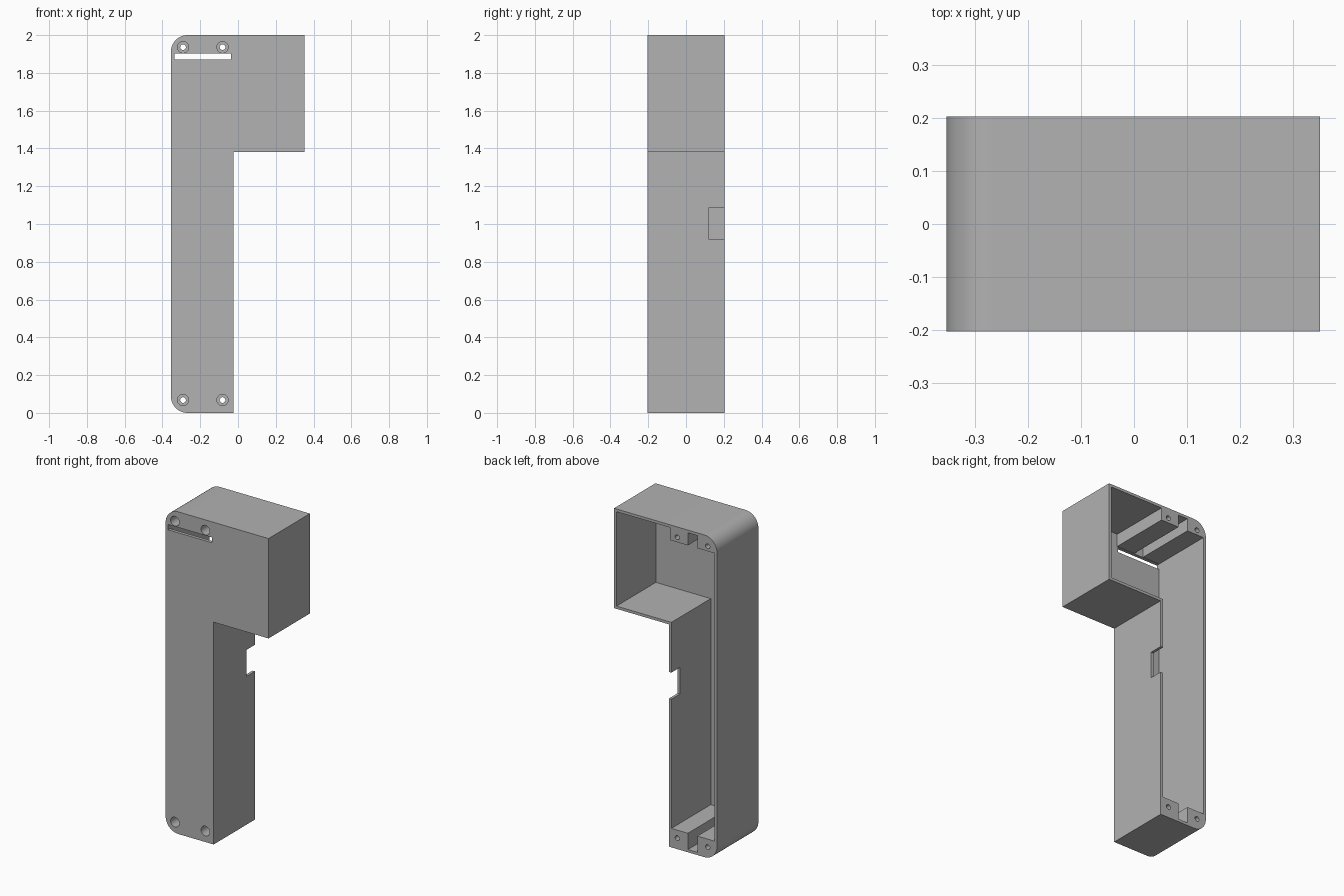
import bpy, bmesh, math

cube = bpy.data.objects.get("Cube")
if cube:
    bpy.data.objects.remove(cube, do_unlink=True)

# Overall dimensions
LEFT, STEP, RIGHT = -0.355, -0.025, 0.352
TOP, SHELF = 2.0, 1.38
FRONT, BACK = -0.203, 0.203
WALL, PLATE, RADIUS = 0.017, 0.02, 0.088

grey = bpy.data.materials.new("plain grey")
grey.use_nodes = True
color = (0.445, 0.445, 0.445, 1)
grey.diffuse_color = color
grey.node_tree.nodes["Principled BSDF"].inputs["Base Color"].default_value = color


def prism(name, outline, y0, y1):
    """Extrude an x-z outline from y0 to y1."""
    bm = bmesh.new()
    face = bm.faces.new([bm.verts.new((x, y0, z)) for x, z in outline])
    new = bmesh.ops.extrude_face_region(bm, geom=[face])["geom"]
    moved = [v for v in new if isinstance(v, bmesh.types.BMVert)]
    bmesh.ops.translate(bm, verts=moved, vec=(0, y1 - y0, 0))
    bmesh.ops.recalc_face_normals(bm, faces=bm.faces)
    mesh = bpy.data.meshes.new(name)
    bm.to_mesh(mesh)
    bm.free()
    mesh.materials.append(grey)
    obj = bpy.data.objects.new(name, mesh)
    bpy.context.collection.objects.link(obj)
    return obj


def arc(cx, cz, r, start, end, steps):
    angles = [math.radians(start + (end - start) * i / steps) for i in range(steps + 1)]
    return [(cx + r * math.cos(a), cz + r * math.sin(a)) for a in angles]


def rect(x0, x1, z0, z1):
    return [(x0, z0), (x1, z0), (x1, z1), (x0, z1)]


def cut(target, name, outline, y0, y1):
    cutter = prism(name, outline, y0, y1)
    cutter.hide_render = True
    mod = target.modifiers.new(name, "BOOLEAN")
    mod.operation, mod.solver, mod.object = "DIFFERENCE", "EXACT", cutter
    bpy.context.view_layer.objects.active = target
    bpy.ops.object.modifier_apply(modifier=name)
    bpy.data.objects.remove(cutter, do_unlink=True)


# Solid body with two rounded corners
outline = [(STEP, 0), (STEP, SHELF), (RIGHT, SHELF), (RIGHT, TOP)]
outline += arc(LEFT + RADIUS, TOP - RADIUS, RADIUS, 90, 180, 14)
outline += arc(LEFT + RADIUS, RADIUS, RADIUS, 180, 270, 14)
housing = prism("housing", outline, FRONT, BACK)

# Hollow open at the back, leaving screw bosses at both ends
gap0, gap1 = -0.22, -0.155
low, high = 0.118, 1.905
cavity = [
    (LEFT + WALL, low), (gap0, low), (gap0, WALL), (gap1, WALL), (gap1, low),
    (STEP - WALL, low), (STEP - WALL, SHELF + WALL), (RIGHT - WALL, SHELF + WALL),
    (RIGHT - WALL, TOP - WALL), (STEP - 0.006, TOP - WALL), (STEP - 0.006, high),
    (gap1, high), (gap1, TOP - WALL), (gap0, TOP - WALL), (gap0, high),
    (LEFT + WALL, high),
]
cut(housing, "cavity", cavity, FRONT + PLATE, BACK + 0.1)

# Slot through the front plate and notch in the side wall
cut(housing, "slot", rect(-0.337, -0.036, 1.87, 1.903), FRONT - 0.1, FRONT + 0.1)
cut(housing, "notch", rect(STEP - 0.03, STEP + 0.1, 0.92, 1.085), 0.118, BACK + 0.1)

# Screw holes, widened at the front
for x in (-0.291, -0.082):
    for z in (0.068, 1.936):
        cut(housing, "screw_hole", arc(x, z, 0.015, 0, 345, 23), FRONT - 0.1, BACK + 0.1)
        cut(housing, "counterbore", arc(x, z, 0.03, 0, 345, 23), FRONT - 0.1, FRONT + 0.15)

bpy.ops.object.select_all(action="DESELECT")
housing.select_set(True)
bpy.context.view_layer.objects.active = housing
bpy.ops.object.shade_smooth_by_angle(angle=math.radians(30))
